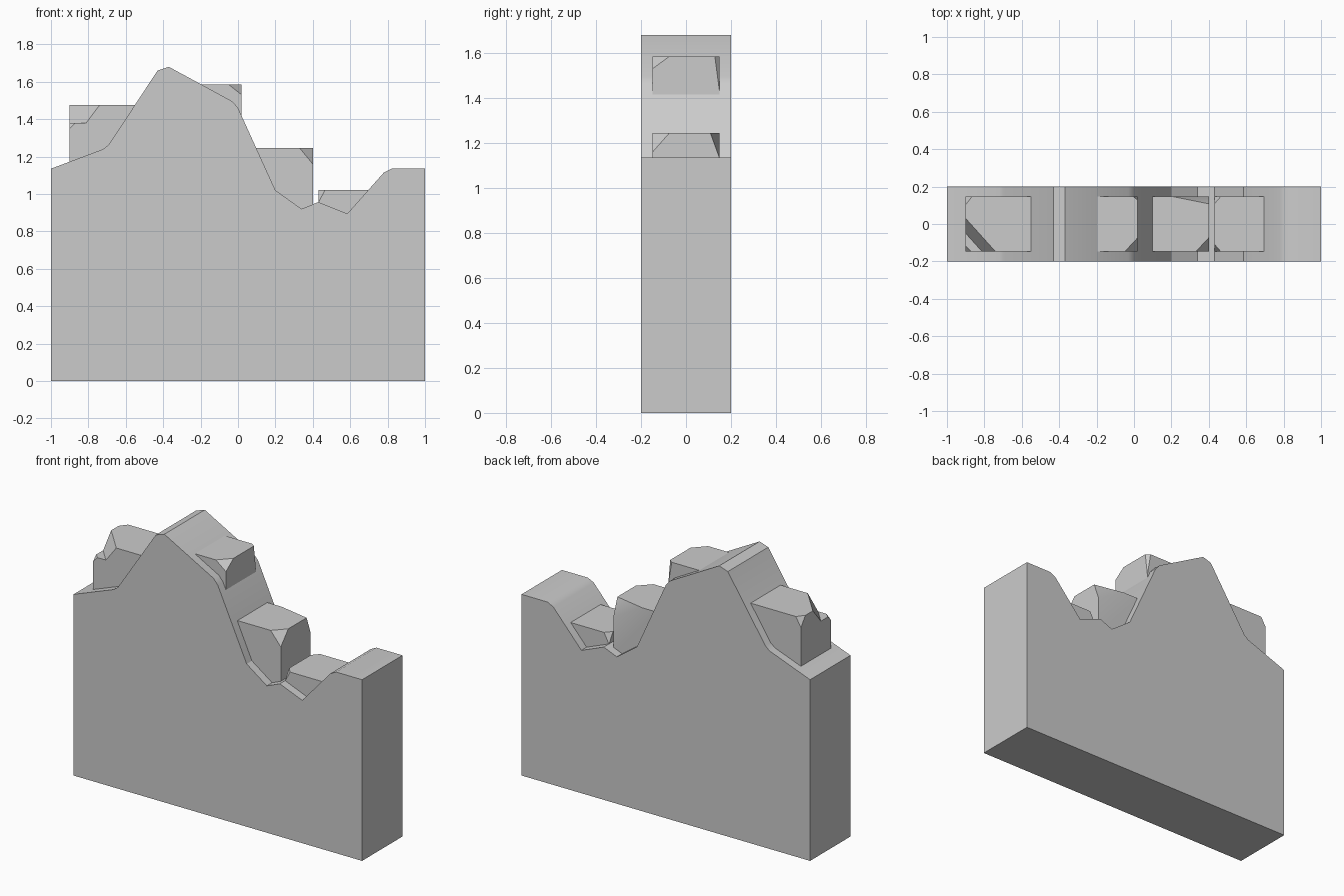
import bpy
import bmesh
from mathutils import Vector

cube = bpy.data.objects.get("Cube")
if cube:
    bpy.data.objects.remove(cube, do_unlink=True)

# Single stone colour
stone = bpy.data.materials.new("grey_stone")
stone.use_nodes = True
GREY = (0.6, 0.6, 0.6, 1)
stone.diffuse_color = GREY
stone.node_tree.nodes["Principled BSDF"].inputs["Base Color"].default_value = GREY


def finish(name, bm):
    bmesh.ops.recalc_face_normals(bm, faces=bm.faces)
    mesh = bpy.data.meshes.new(name)
    bm.to_mesh(mesh)
    bm.free()
    mesh.materials.append(stone)
    obj = bpy.data.objects.new(name, mesh)
    bpy.context.collection.objects.link(obj)
    bpy.ops.object.select_all(action='DESELECT')
    obj.select_set(True)
    bpy.context.view_layer.objects.active = obj
    bpy.ops.object.shade_smooth_by_angle()
    return obj


def block(name, x0, x1, z0, z1, cuts=()):
    """Box of the common depth, sliced by planes given as three points."""
    bm = bmesh.new()
    bmesh.ops.create_cube(bm, size=1)
    centre = Vector(((x0 + x1) / 2, 0, (z0 + z1) / 2))
    for v in bm.verts:
        v.co = centre + v.co * Vector((x1 - x0, 2 * D, z1 - z0))
    for cut in cuts:
        a, b, c = map(Vector, cut)
        normal = (b - a).cross(c - a).normalized()
        if normal.dot(a - centre) < 0:
            normal.negate()
        bmesh.ops.bisect_plane(bm, geom=bm.verts[:] + bm.edges[:] + bm.faces[:],
                               plane_co=a, plane_no=normal, clear_outer=True)
        bmesh.ops.holes_fill(bm, edges=[e for e in bm.edges if e.is_boundary], sides=0)
    return finish(name, bm)


def corner(x, y, z, dx, dy, dz):
    """Plane chipping the top corner at x, y, z; dx and dy point inward."""
    return (x + dx, y, z), (x, y + dy, z), (x, y, z - dz)


# Ridge: extruded skyline profile
skyline = [(-1, 1.135), (-.72, 1.24), (-.69, 1.265), (-.43, 1.66), (-.37, 1.68),
           (-.03, 1.495), (0, 1.46), (.2, 1.02), (.34, .92), (.43, .957),
           (.585, .895), (.78, 1.115), (.82, 1.135), (1, 1.135)]
bm = bmesh.new()
outline = [(-1, 0)] + skyline + [(1, 0)]
face = bm.faces.new([bm.verts.new((x, -.2, z)) for x, z in outline])
side = bmesh.ops.extrude_face_region(bm, geom=[face])
bmesh.ops.translate(bm, vec=(0, .4, 0),
                    verts=[v for v in side["geom"] if isinstance(v, bmesh.types.BMVert)])
finish("ridge", bm)

# Boulders sunk into the slopes
D = .148
block("stepped_boulder_top", -.9, -.55, 1.1, 1.475, [
    ((-.9, .03, 1.475), (-.74, -D, 1.475), (-.9, -.05, 1.38)),
    corner(-.9, D, 1.475, .035, -.045, .06)])
block("stepped_boulder_base", -.9, -.6, 1.1, 1.38, [
    corner(-.9, -D, 1.38, .03, .03, .03)])
block("upper_boulder", -.2, .02, 1.35, 1.585, [
    corner(.02, -D, 1.585, -.07, .075, .055),
    corner(.02, D, 1.585, -.025, -.02, .15)])
block("middle_boulder", .1, .4, .9, 1.245, [
    corner(.4, -D, 1.245, -.07, .075, .085),
    corner(.4, D, 1.245, -.2, -.04, .11)])
block("lower_boulder", .43, .7, .8, 1.02, [
    corner(.43, -D, 1.02, .035, .04, .065),
    corner(.43, D, 1.02, .035, -.04, .065)])
